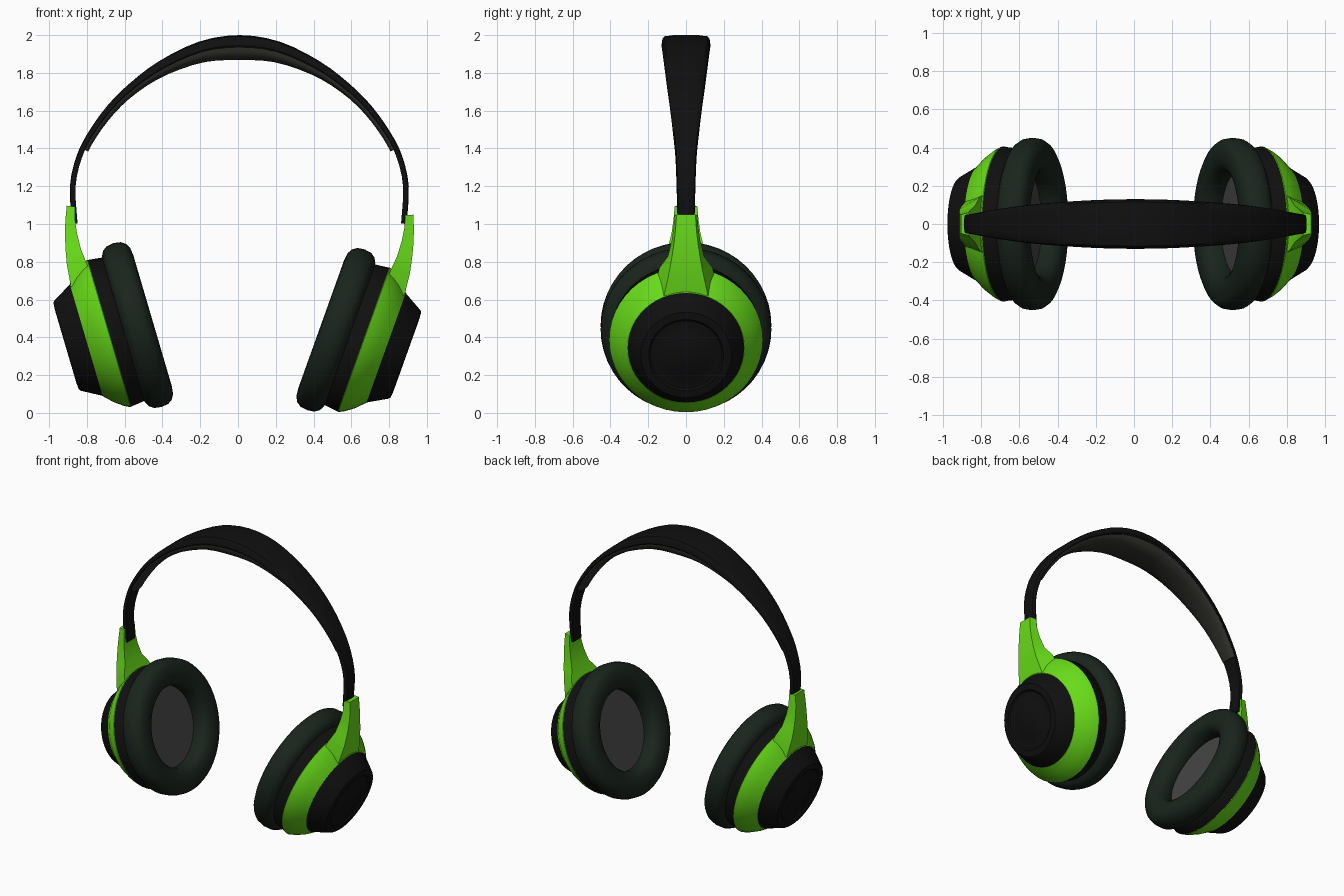
import bpy, bmesh
from math import sin, cos, pi, radians, hypot, copysign

if "Cube" in bpy.data.objects:
    bpy.data.objects.remove(bpy.data.objects["Cube"])


def material(name, r, g, b):
    m = bpy.data.materials.new(name)
    m.diffuse_color = (r, g, b, 1)
    m.use_nodes = True
    m.node_tree.nodes["Principled BSDF"].inputs["Base Color"].default_value = m.diffuse_color
    return m


BLACK = material("black_plastic", 0.005, 0.005, 0.005)
GREEN = material("green_plastic", 0.14, 0.72, 0.01)
LEATHER = material("dark_cushion", 0.010, 0.018, 0.012)
PAD = material("pad_grey", 0.03, 0.03, 0.025)
MESH = material("inner_grey", 0.06, 0.06, 0.06)


def loft(name, rings, mat, caps=True, angle=35):
    """Skin a sequence of closed rings of equal length."""
    bm = bmesh.new()
    vs = [[bm.verts.new(p) for p in ring] for ring in rings]
    n = len(rings[0])
    for a, b in zip(vs, vs[1:]):
        for i in range(n):
            j = (i + 1) % n
            bm.faces.new((a[i], a[j], b[j], b[i]))
    if caps:
        bm.faces.new(vs[0])
        bm.faces.new(vs[-1])
    bmesh.ops.remove_doubles(bm, verts=bm.verts, dist=1e-5)
    bmesh.ops.recalc_face_normals(bm, faces=bm.faces)
    me = bpy.data.meshes.new(name)
    bm.to_mesh(me)
    bm.free()
    me.materials.append(mat)
    ob = bpy.data.objects.new(name, me)
    bpy.context.collection.objects.link(ob)
    bpy.ops.object.select_all(action='DESELECT')
    ob.select_set(True)
    bpy.context.view_layer.objects.active = ob
    bpy.ops.object.shade_smooth_by_angle(angle=radians(angle))
    return ob


def ear_cup(label, s, cx, cz, tilt):
    c, sn = cos(tilt), sin(tilt)

    # t = distance outward along the cup axis, r = distance up the disc
    def place(t, r, y):
        return (s * (cx + t * c + r * sn), y, cz - t * sn + r * c)

    def lathe(name, profile, mat, n=48, angle=35):
        rings = [[place(t, r * cos(2 * pi * i / n), r * sin(2 * pi * i / n))
                  for i in range(n)] for t, r in profile]
        loft(label + name, rings, mat, caps=False, angle=angle)

    # soft ear cushion: squarish closed section
    def sq(v):
        return copysign(abs(v) ** 0.8, v)
    section = [(0.083 * sq(cos(2 * pi * k / 16)), 0.36 + 0.092 * sq(sin(2 * pi * k / 16)))
               for k in range(16)]
    lathe("_ear_cushion", section + section[:1], LEATHER, angle=60)
    # grey disc inside the cushion
    lathe("_inner_disc", [(0.03, 0), (0.03, 0.31), (0.055, 0.31), (0.055, 0)], MESH)
    # black ring behind the cushion
    lathe("_back_ring", [(0.052, 0), (0.052, 0.375), (0.075, 0.395), (0.156, 0.405),
                         (0.156, 0)], BLACK)
    # green shell
    lathe("_shell", [(0.152, 0), (0.152, 0.402), (0.158, 0.407), (0.19, 0.39), (0.235, 0.357),
                     (0.283, 0.309), (0.283, 0)], GREEN)
    # black outer cap with a shallow ring groove
    lathe("_outer_cap", [(0.25, 0), (0.25, 0.30), (0.282, 0.308), (0.384, 0.25), (0.394, 0.24),
                         (0.397, 0.20), (0.388, 0.19), (0.388, 0.13), (0.394, 0.12),
                         (0.394, 0)], BLACK)
    # green arm: outer (t, r, half width) and inner (t, r, half width)
    arm = [((0.181, 0.712, 0.050), (0.141, 0.695, 0.060)),
           ((0.210, 0.640, 0.055), (0.160, 0.630, 0.066)),
           ((0.234, 0.565, 0.064), (0.170, 0.560, 0.076)),
           ((0.253, 0.490, 0.076), (0.174, 0.475, 0.096)),
           ((0.268, 0.415, 0.090), (0.168, 0.410, 0.140)),
           ((0.281, 0.293, 0.116), (0.160, 0.290, 0.170))]
    rings = []
    for (to, ro, wo), (ti, ri, wi) in arm:
        rings.append([place(to, ro, -wo), place(to, ro, wo),
                      place(ti, ri, wi), place(ti, ri, -wi)])
    loft(label + "_arm", rings, GREEN, angle=30)


ear_cup("left", -1, 0.532, 0.465, radians(16.4))
ear_cup("right", 1, 0.518, 0.440, radians(19.7))

# headband path: x, z of outer surface, half width, strap thickness, pad thickness
half = [(0.886, 1.00, 0.045, 0.030, 0.015), (0.897, 1.20, 0.050, 0.030, 0.015),
        (0.862, 1.36, 0.056, 0.030, 0.018), (0.800, 1.485, 0.068, 0.030, 0.020),
        (0.700, 1.625, 0.084, 0.033, 0.022), (0.580, 1.745, 0.100, 0.038, 0.025),
        (0.425, 1.862, 0.114, 0.047, 0.036), (0.215, 1.965, 0.126, 0.058, 0.055),
        (0.0, 2.0, 0.130, 0.066, 0.066)]
path = [(-p[0],) + p[1:] for p in half] + half[-2::-1]


def smooth_path(pts, sub):
    """Catmull-Rom through all the columns."""
    out = []
    for i in range(len(pts) - 1):
        p0, p1, p2 = pts[max(i - 1, 0)], pts[i], pts[i + 1]
        p3 = pts[min(i + 2, len(pts) - 1)]
        for k in range(sub):
            t = k / sub
            out.append([0.5 * (2 * b + (c - a) * t + (2 * a - 5 * b + 4 * c - d) * t * t
                               + (3 * b - a - 3 * c + d) * t ** 3)
                        for a, b, c, d in zip(p0, p1, p2, p3)])
    return out + [list(pts[-1])]


samples = smooth_path(path, 3)
strap, pad = [], []
for i, (x, z, w, h, p) in enumerate(samples):
    a, b = samples[max(i - 1, 0)], samples[min(i + 1, len(samples) - 1)]
    dx, dz = b[0] - a[0], b[1] - a[1]
    L = hypot(dx, dz)
    nx, nz = dz / L, -dx / L

    def ring(section):
        pts = section + [(-y, d) for y, d in reversed(section)]
        return [(x + 0.007 + nx * d, y, z + nz * d) for y, d in pts]
    strap.append(ring([(w * 0.5, 0), (w * 0.88, 0.1 * h), (w * 0.96, 0.3 * h),
                       (w, 0.85 * h), (w * 0.95, h)]))
    if z > 1.40:
        pad.append(ring([(w * 0.94, h * 0.9), (w * 0.92, h + 0.35 * p),
                         (w * 0.78, h + 0.75 * p), (w * 0.4, h + p)]))

loft("headband_strap", strap, BLACK, angle=40)
loft("headband_pad", pad, PAD, angle=50)
